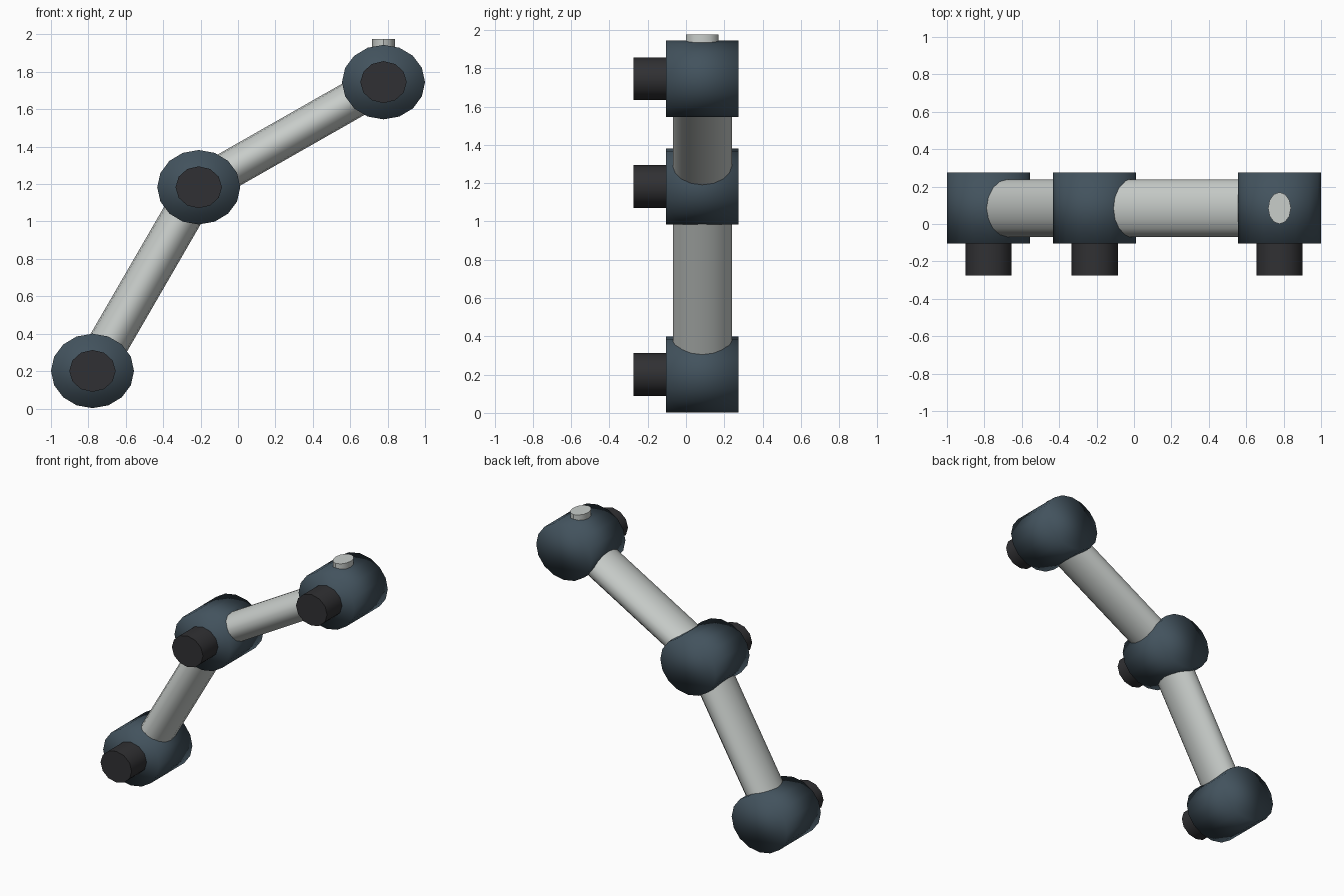
import bpy
from math import pi, atan2
from mathutils import Vector

if "Cube" in bpy.data.objects:
    bpy.data.objects.remove(bpy.data.objects["Cube"])


def material(name, color):
    m = bpy.data.materials.new(name)
    m.diffuse_color = (*color, 1)
    m.use_nodes = True
    m.node_tree.nodes["Principled BSDF"].inputs["Base Color"].default_value = m.diffuse_color
    return m


BLUE = material("dark_blue_shell", (0.055, 0.085, 0.11))
BLACK = material("black_motor", (0.03, 0.03, 0.033))
GREY = material("light_metal", (0.58, 0.61, 0.59))


def rod(name, a, b, rx, ry, sides, mat, rot, all_smooth=False):
    """Elliptical cylinder from a to b."""
    a, b = Vector(a), Vector(b)
    bpy.ops.mesh.primitive_cylinder_add(
        vertices=sides, radius=1, depth=(b - a).length,
        location=(a + b) / 2, rotation=rot)
    ob = bpy.context.object
    ob.name = name
    ob.scale = (rx, ry, 1)
    bpy.ops.object.transform_apply(location=False, rotation=False, scale=True)
    ob.data.materials.append(mat)
    if all_smooth:
        bpy.ops.object.shade_smooth()
    else:
        bpy.ops.object.shade_smooth_by_angle(angle=0.7)
    return ob


MID_Y = 0.085
joints = {"base": (-0.778, 0.201), "elbow": (-0.21, 1.183), "wrist": (0.778, 1.745)}
across = (pi / 2, 0, 0)

# joint housings with a motor on the front of each
for name, (x, z) in joints.items():
    rod(name + "_joint", (x, -0.105, z), (x, 0.275, z), 0.222, 0.199, 16, BLUE, across, True)
    rod(name + "_motor", (x, -0.275, z), (x, MID_Y, z), 0.124, 0.112, 12, BLACK, across)

# arm links between joint centres
for name, start, end, r in (("lower_link", "base", "elbow", 0.108),
                            ("upper_link", "elbow", "wrist", 0.102)):
    (x0, z0), (x1, z1) = joints[start], joints[end]
    rod(name, (x0, MID_Y, z0), (x1, MID_Y, z1), r, 0.154, 16, GREY,
        (0, atan2(x1 - x0, z1 - z0), 0))

# short tool stub on top of the wrist
x, z = joints["wrist"]
rod("tool_stub", (x, MID_Y, z), (x, MID_Y, 1.976), 0.061, 0.085, 12, GREY, (0, 0, 0))
